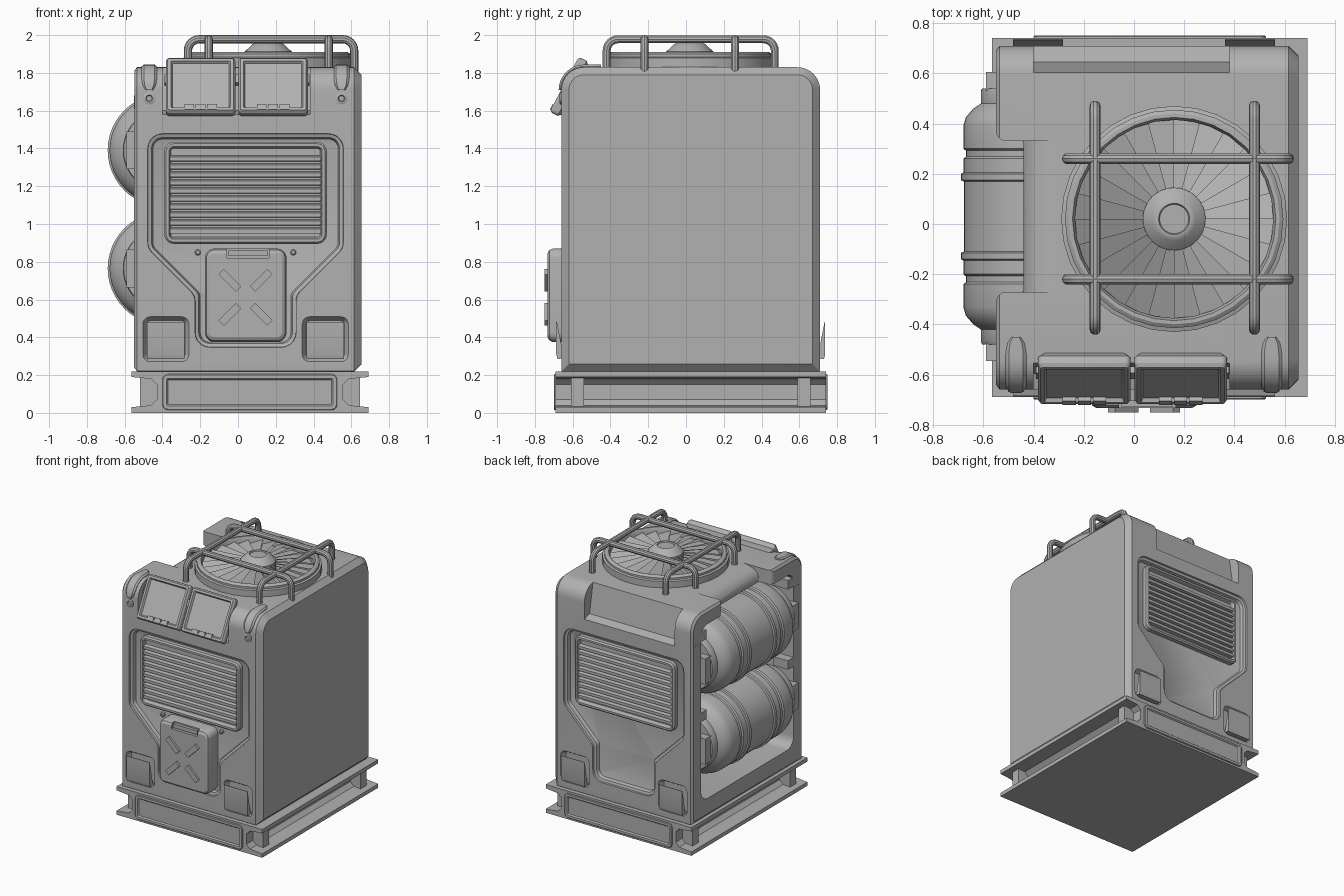
import bpy, bmesh, math
from mathutils import Matrix, Vector

if "Cube" in bpy.data.objects:
    bpy.data.objects.remove(bpy.data.objects["Cube"])

C = .04  # centre line of the front and back panels
FRONT = Matrix(((1, 0, 0, 0), (0, 0, -1, -.66), (0, 1, 0, 0), (0, 0, 0, 1)))
BACK = Matrix(((1, 0, 0, 0), (0, 0, 1, .71), (0, 1, 0, 0), (0, 0, 0, 1)))
ALONG_X = Matrix(((0, 0, 1, 0), (1, 0, 0, 0), (0, 1, 0, 0), (0, 0, 0, 1)))
ALONG_Y = Matrix(((1, 0, 0, 0), (0, 0, 1, 0), (0, 1, 0, 0), (0, 0, 0, 1)))
UP = Matrix.Identity(4)
SIDES = (("front", FRONT), ("back", BACK))


def finish(name, bm):
    bmesh.ops.recalc_face_normals(bm, faces=bm.faces)
    me = bpy.data.meshes.new(name)
    bm.to_mesh(me)
    bm.free()
    ob = bpy.data.objects.new(name, me)
    bpy.context.collection.objects.link(ob)
    return ob


def loft(name, loops, M=UP):
    """Skin a stack of equal-length loops and cap both ends."""
    bm = bmesh.new()
    rings = [[bm.verts.new(M @ Vector(p)) for p in lp] for lp in loops]
    n = len(rings[0])
    for a, b in zip(rings, rings[1:]):
        for i in range(n):
            bm.faces.new((a[i], a[(i + 1) % n], b[(i + 1) % n], b[i]))
    bm.faces.new(rings[0])
    bm.faces.new(rings[-1])
    return finish(name, bm)


def outline(pts, r, d=0, n=5):
    """Inset a counter-clockwise polygon by d and round its corners."""
    P = [Vector(p[:2]) for p in pts]
    k, out = len(P), []
    dirs = [(P[(i + 1) % k] - P[i]).normalized() for i in range(k)]
    for i in range(k):
        a, b = dirs[i - 1], dirs[i]
        na, nb = Vector((-a.y, a.x)), Vector((-b.y, b.x))
        p = P[i] + (na + nb) * d / (1 + na.dot(nb))
        rad = pts[i][2] if len(pts[i]) > 2 else r
        half = a.angle(b) / 2
        t, w = max(rad - d, .004) * math.tan(half), math.cos(half)
        for j in range(n + 1):
            s = j / n
            q = ((1 - s) ** 2, 2 * w * s * (1 - s), s * s)
            out.append(((p - a * t) * q[0] + p * q[1] + (p + b * t) * q[2]) / sum(q))
    return out


def plate(name, pts, r, steps, M=UP):
    """Rounded panel: steps are (inset, height)."""
    return loft(name, [[(q.x, q.y, w) for q in outline(pts, r, d)] for d, w in steps], M)


def rect(u0, u1, v0, v1):
    return [(u0, v0), (u1, v0), (u1, v1), (u0, v1)]


def prism(name, pts, w0, w1, M=UP):
    return loft(name, [[(p[0], p[1], w) for p in pts] for w in (w0, w1)], M)


def box(name, u0, u1, v0, v1, w0, w1, M=UP):
    return prism(name, rect(u0, u1, v0, v1), w0, w1, M)


def lathe(name, prof, M, n=40):
    return loft(name, [[(r * math.cos(2 * math.pi * i / n), r * math.sin(2 * math.pi * i / n), w)
                        for i in range(n)] for r, w in prof], M)


def cut(ob, cutters):
    bpy.context.view_layer.objects.active = ob
    for c in cutters:
        c.hide_render = True
        m = ob.modifiers.new("cut", 'BOOLEAN')
        m.operation, m.solver, m.object = 'DIFFERENCE', 'EXACT', c
        bpy.ops.object.modifier_apply(modifier=m.name)
        bpy.data.objects.remove(c)


# Base skid with side channels, end panels and ribs
half = [(-.565, .22), (-.565, .19), (-.46, .18), (-.43, .15), (-.43, .07), (-.46, .04), (-.565, .03), (-.565, 0)]
prism("base_skid", half + [(.127 - x, z) for x, z in reversed(half)], -.69, .74, ALONG_Y)
for side, M in SIDES:
    plate(side + "_base_panel", rect(-.40, .525, .015, .205), .03,
          [(0, .02), (0, .036), (.004, .04), (.022, .04), (.03, .03)], M)
for y in (-.575, .625):
    box("base_rib", -.52, .645, y - .035, y + .035, .03, .19)

# Housing with tank bay, panel recesses, scoop pockets and top notches
shell = [(-.66, .22, .005), (.71, .22, .005), (.71, 1.83), (-.66, 1.83)]
body = loft("housing", [[(q.x, q.y, x) for q in outline(shell, .12, d, 8)]
                        for x, d in ((-.55, .02), (-.535, 0), (.615, 0), (.655, .04))], ALONG_X)
tee = [(C - .27, .345), (C + .27, .345), (C + .27, .62), (C + .52, .87),
       (C + .52, 1.48), (C - .52, 1.48), (C - .52, .87), (C - .27, .62)]
bay_top = [(-.44, .33), (-.549, .33, .04), (-.549, .9), (-.9, .9), (-.9, -.9), (-.549, -.9),
           (-.549, -.27, .04), (-.44, -.27)]
cutters = [plate("tank_bay_cutter", rect(-.54, .60, .36, 1.72), .08, [(0, -.8), (0, -.07)], ALONG_X),
           plate("bay_top_cutter", bay_top, .006, [(0, 1.6), (0, 1.95)]),
           prism("bay_edge_cutter", [(-.5, 1.9), (-.5, 1.74), (-.44, 1.75), (-.425, 1.785), (-.39, 1.812),
                                     (-.34, 1.825), (-.29, 1.832), (-.29, 1.9)], -.27, .33, ALONG_Y)]
for side, M in SIDES:
    cutters.append(plate("tee_cutter", tee, .08,
                         [(0, .015), (.004, -.014), (.022, -.02), (.03, -.045), (.034, -.047)], M))
    for s in (-1, 1):
        x = C + s * .422
        cutters.append(plate("pocket_cutter", rect(x - .123, x + .123, .27, .51), .04,
                             [(-.005, .01), (.022, -.035)], M))
    cutters.append(loft("notch_cutter", [[(x, z, w) for w, z in
                   ((-.112, 1.86), (-.065, 1.6), (.02, 1.575), (.1, 1.86))] for x in (-.40, .38)], M))
cut(body, cutters)

for side, M in SIDES:
    # Louvred vent
    plate(side + "_vent_frame", rect(C - .43, C + .43, .895, 1.435), .05,
          [(0, -.06), (0, -.015), (.01, -.004), (.025, -.004), (.035, -.035)], M)
    for i in range(10):
        z = .965 + i * .0425
        loft(side + "_vent_slat", [[(x, v, w) for w, v in
             ((-.04, z - .017), (-.008, z - .014), (-.008, z + .008), (-.04, z + .017))]
             for x in (C - .4, C + .4)], M)
    # Corner scoops
    for s in (-1, 1):
        x = C + s * .422
        loft(side + "_corner_scoop", [[(u, v, w) for w, v in
             ((-.03, .29), (.02, .285), (.027, .31), (.027, .48), (.023, .48), (-.01, .31))]
             for u in (x - .1, x + .1)], M)

# Fuel can with cross bars and handle slot
can = plate("fuel_can", rect(C - .215, C + .217, .375, .87), .05,
            [(.01, -.06), (0, -.05), (0, .045), (.008, .063), (.025, .073)], FRONT)
cut(can, [box("handle_cutter", -.06, .165, .82, .9, .045, .12, FRONT)])
box("can_handle", -.05, .155, .83, .86, .03, .068, FRONT)
for sx in (-1, 1):
    for sz in (-1, 1):
        M = (FRONT @ Matrix.Translation((C + sx * .083, .612 + sz * .09, 0))
             @ Matrix.Rotation(sx * sz * math.pi / 4, 4, 'Z'))
        box("can_cross_bar", -.065, .065, -.02, .02, .06, .09, M)
    lathe("can_bolt", [(.016, -.06), (.016, -.03), (.01, -.025)],
          FRONT @ Matrix.Translation((C + sx * .252, .85, 0)), 12)

# Flood lights, tilted into the front notch
for x in (-.198, .186):
    M = Matrix(((1, 0, 0, x), (0, .47, -.88, -.592), (0, .88, .47, 1.712), (0, 0, 0, 1)))
    plate("flood_light", rect(-.184, .184, -.165, .165), .02,
          [(.03, -.02), (.012, 0), (0, .012), (0, .045), (.01, .06), (.026, .06), (.034, .045)], M)
    for u in (-.06, 0, .06):
        box("light_hinge", u - .026, u + .026, -.155, -.122, .04, .064, M)
    box("light_mount", -.1, .1, -.08, .08, -.06, 0, M)
    for s in (-1, 1):
        box("light_side_lug", s * .182 - .01, s * .182 + .01, .02, .07, .01, .04, M)

# Corner straps with rounded ends, and knobs
path = [(-.45 - .09 * i / 4, 1.83, 0, 1) for i in range(4)]
path += [(-.54 - .12 * math.sin(a), 1.71 + .12 * math.cos(a), -math.sin(a), math.cos(a))
         for a in (math.pi / 18 * i for i in range(10))]
widths = [.018, .033, .038] + [.041] * 8 + [.038, .033, .02]
for x in (-.47, .548):
    loft("corner_strap", [[(x - w, y - .02 * ny, z - .02 * nz), (x + w, y - .02 * ny, z - .02 * nz),
                           (x + w, y + .004 * ny, z + .004 * nz), (x + w * .7, y + .014 * ny, z + .014 * nz),
                           (x - w * .7, y + .014 * ny, z + .014 * nz), (x - w, y + .004 * ny, z + .004 * nz)]
                          for (y, z, ny, nz), w in zip(path, widths)])
    lathe("corner_knob", [(.032, -.02), (.032, .006), (.024, .01), (.018, .01), (.014, .002)],
          FRONT @ Matrix.Translation((x, 1.665, 0)), 20)

# Gas tanks on the left, with end brackets
h = [(.12, .53), (.12, .51), (.215, .51), (.22, .5), (.22, .45), (.25, .43), (.28, .395), (.29, .36), (.29, .27),
     (.28, .262), (.28, .238), (.29, .23), (.29, .175), (.30, .17), (.30, .145), (.288, .14)]
prof = [(r, .03 - y) for r, y in h] + [(r, .03 + y) for r, y in reversed(h)]
for z in (1.39, .765):
    lathe("gas_tank", prof, Matrix.Translation((-.39, 0, z)) @ ALONG_Y, 48)
    for y0, y1 in ((-.545, -.47), (.53, .605)):
        box("tank_bracket", -.59, -.3, y0, y1, z - .1, z + .1)
        box("tank_clip", -.55, -.42, y0, y1, z + .22, z + .29)

# Fan: ring, blades, hub
F = Matrix.Translation((.16, .02, 0))
lathe("fan_ring", [(.45, 1.82), (.45, 1.88), (.435, 1.885), (.435, 1.9), (.42, 1.91), (.405, 1.91), (.395, 1.89),
                   (.395, 1.84)], F, 32)
lathe("fan_hub", [(.125, 1.835), (.125, 1.912), (.085, 1.95), (.07, 1.958), (.062, 1.958), (.058, 1.95)], F, 32)
bm = bmesh.new()
N = 24
for i in range(N):
    a0, a1 = 2 * math.pi * i / N, 2 * math.pi * (i + 1.05) / N
    bm.faces.new([bm.verts.new(F @ Vector((r * math.cos(a), r * math.sin(a), z)))
                  for r, a, z in ((.12, a0, 1.905), (.4, a0, 1.885), (.4, a1, 1.85), (.12, a1, 1.88))])
finish("fan_blades", bm)


# Tubular fan guard
def tube(name, a, b, place):
    R, top = .06, 1.978
    ts = [math.pi / 2 * i / 6 for i in range(7)]
    path = [(a, 1.80)] + [(a + R - R * math.cos(t), top - R + R * math.sin(t)) for t in ts]
    path += [(b - R + R * math.sin(t), top - R + R * math.cos(t)) for t in ts] + [(b, 1.80)]
    cu = bpy.data.curves.new(name, 'CURVE')
    cu.dimensions, cu.bevel_depth, cu.bevel_resolution, cu.use_fill_caps = '3D', .022, 3, True
    sp = cu.splines.new('POLY')
    sp.points.add(len(path) - 1)
    for p, (s, z) in zip(sp.points, path):
        p.co = (*place(s), z, 1)
    bpy.context.collection.objects.link(bpy.data.objects.new(name, cu))


for y in (.26, -.22):
    tube("guard_cross_bar", -.265, .615, lambda s: (s, y))
for x in (-.155, .48):
    tube("guard_long_bar", -.42, .47, lambda s: (x, s))

# Smooth shading with sharp edges kept, one mid-grey paint
bpy.ops.object.select_all(action='SELECT')
bpy.context.view_layer.objects.active = body
bpy.ops.object.convert(target='MESH')
bpy.ops.object.shade_smooth_by_angle(angle=math.radians(30))
paint = bpy.data.materials.new("grey_paint")
paint.diffuse_color = (.44, .44, .44, 1)
paint.use_nodes = True
paint.node_tree.nodes["Principled BSDF"].inputs["Base Color"].default_value = paint.diffuse_color
for ob in bpy.context.scene.objects:
    ob.data.materials.clear()
    ob.data.materials.append(paint)
